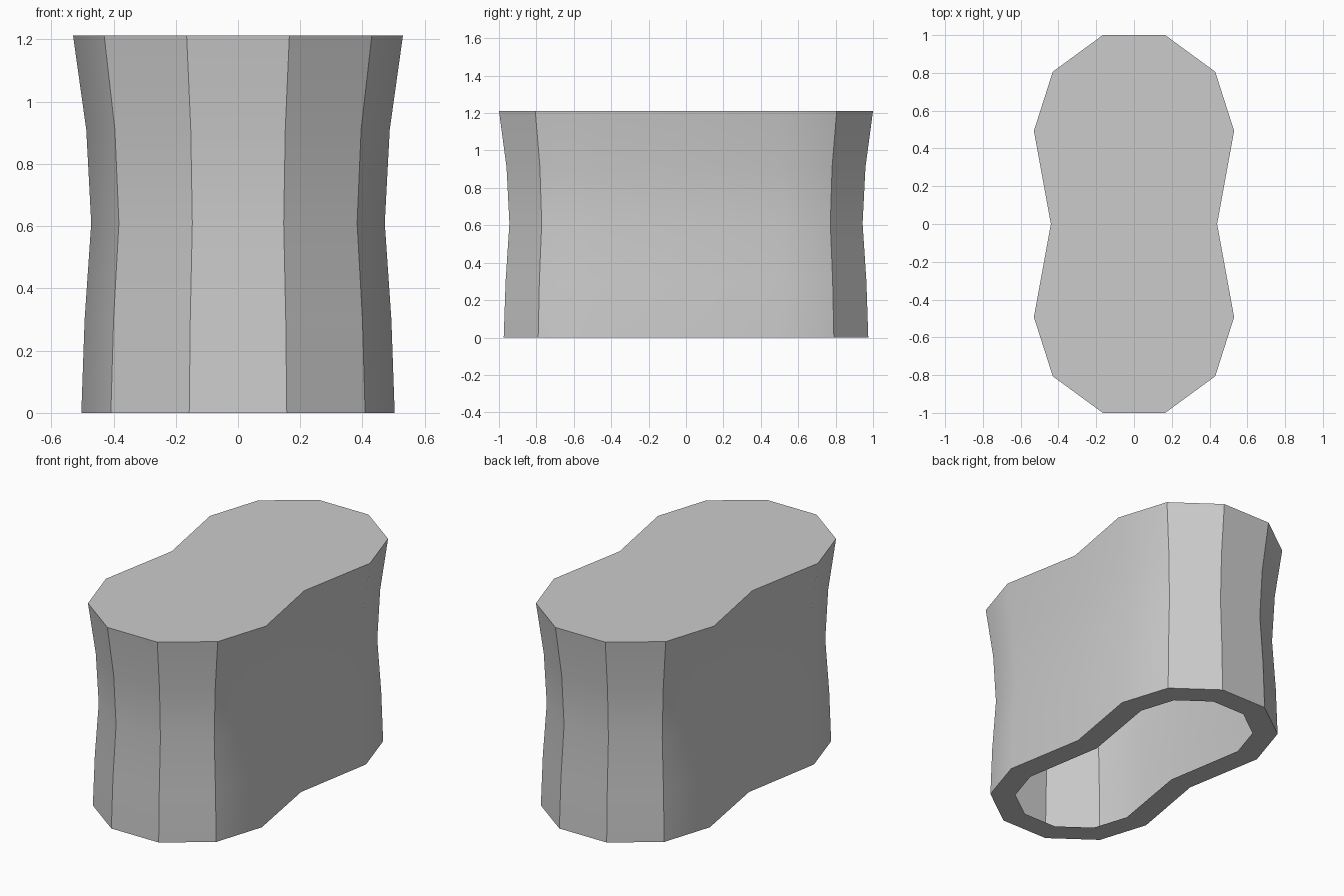
import bpy, bmesh

if "Cube" in bpy.data.objects:
    bpy.data.objects.remove(bpy.data.objects["Cube"])

# quarter outline of the peanut-shaped section: x, y offset from lobe centre
LOBE_Y = 0.493
QUARTER = [(0.44, None), (0.53, 0.0), (0.43, 0.313), (0.165, 0.507)]
# height, scale of each lobe about its own centre
LEVELS = [(0.0, 0.95), (0.3, 0.93), (0.61, 0.89), (0.91, 0.92), (1.212, 1.0)]


def outline(scale):
    q = [(x * scale, 0.0 if dy is None else LOBE_Y + dy * scale) for x, dy in QUARTER]
    half = q + [(-x, y) for x, y in reversed(q)]
    return half + [(x, -y) for x, y in reversed(half[1:-1])]


bm = bmesh.new()


def ring(z, scale):
    return [bm.verts.new((x, y, z)) for x, y in outline(scale)]


def bridge(a, b):
    n = len(a)
    for i in range(n):
        j = (i + 1) % n
        bm.faces.new((a[i], a[j], b[j], b[i]))


# waisted side walls
rings = [ring(z, s) for z, s in LEVELS]
for lower, upper in zip(rings, rings[1:]):
    bridge(lower, upper)

# closed top
bm.faces.new(rings[-1])

# flat rim around the open underside
inner = ring(0.0, 0.68)
for v in inner:
    if abs(v.co.y) < 0.01:
        v.co.x = 0.278 if v.co.x > 0 else -0.278
bridge(inner, rings[0])

bmesh.ops.recalc_face_normals(bm, faces=bm.faces[:])
mesh = bpy.data.meshes.new("hollow_body")
bm.to_mesh(mesh)
bm.free()
body = bpy.data.objects.new("hollow_body", mesh)
bpy.context.collection.objects.link(body)

# smooth along the height, crisp at the corner facets
bpy.context.view_layer.objects.active = body
body.select_set(True)
bpy.ops.object.shade_smooth_by_angle(angle=0.53)
